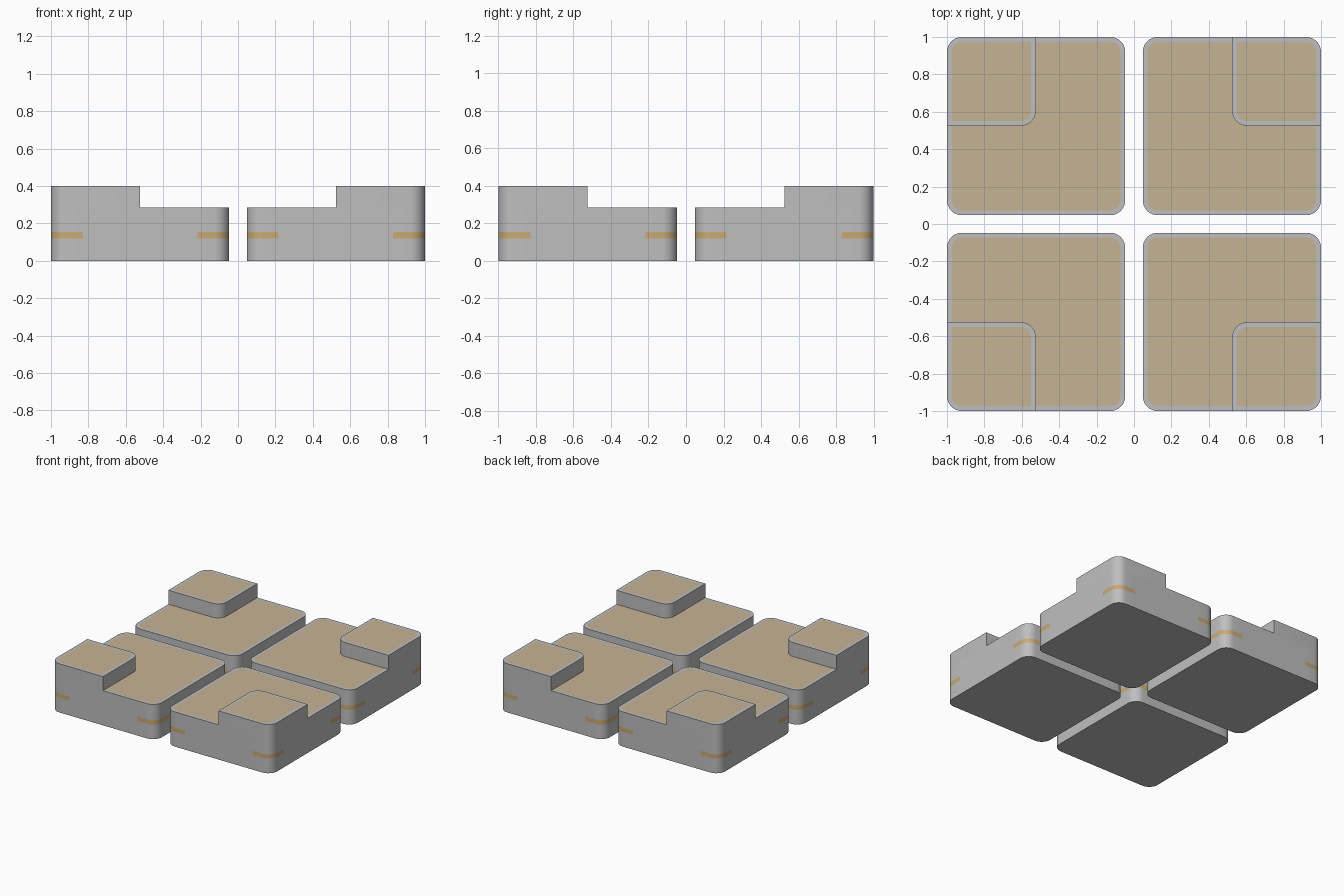
import bpy, bmesh
from math import sin, cos, pi
from mathutils import Matrix, Vector

if "Cube" in bpy.data.objects:
    bpy.data.objects.remove(bpy.data.objects["Cube"])

SIZE, CENTRE = 0.953, 0.5235
HALF = SIZE / 2
TOWER = 0.475
RADIUS, RIM, STRIPE = 0.08, 0.026, 0.17
STEP, TOP = 0.285, 0.4


def material(name, rgb):
    mat = bpy.data.materials.new(name)
    mat.use_nodes = True
    mat.diffuse_color = (*rgb, 1)
    mat.node_tree.nodes["Principled BSDF"].inputs["Base Color"].default_value = (*rgb, 1)
    return mat


MATERIALS = [material("grey body", (0.52, 0.52, 0.52)),
             material("tan top", (0.56, 0.45, 0.3)),
             material("orange stripe", (0.58, 0.4, 0.18))]


def outline(half, radii, stop=None):
    """Counter-clockwise square, each corner rounded or sharp, with optional stripe stops."""
    points = []
    for k, r in enumerate(radii):
        turn = Matrix.Rotation(k * pi / 2, 3, "Z")
        corner = [(half, half - stop)] if stop else []
        if r:
            corner += [(half - r + r * cos(i * pi / 16), half - r + r * sin(i * pi / 16))
                       for i in range(9)]
        else:
            corner.append((half, half))
        if stop:
            corner.append((half - stop, half))
        points += [(turn @ Vector((x, y, 0))).xy for x, y in corner]
    return points


def prism(name, points, levels, offset, quarter, floor):
    """Stack the outline through the levels and inset a coloured top."""
    bm = bmesh.new()
    rings = [[bm.verts.new((x, y, z)) for x, y in points] for z in levels]
    n = len(points)
    for lower, upper in zip(rings, rings[1:]):
        for i in range(n):
            j = (i + 1) % n
            bm.faces.new((lower[i], lower[j], upper[j], upper[i]))
    # Painted stripes wrap round the corners of the middle wall band
    if len(levels) > 2:
        for f in bm.faces:
            c = f.calc_center_median()
            if levels[1] < c.z < levels[2] and min(abs(c.x), abs(c.y)) > HALF - STRIPE:
                f.material_index = 2
    if floor:
        bm.faces.new(rings[0][::-1])
    top = bm.faces.new(rings[-1])
    bm.normal_update()
    bmesh.ops.inset_region(bm, faces=[top], thickness=RIM, use_even_offset=True)
    top.material_index = 1
    bmesh.ops.translate(bm, verts=bm.verts, vec=(offset, offset, 0))
    bmesh.ops.rotate(bm, verts=bm.verts, matrix=Matrix.Rotation(quarter * pi / 2, 3, "Z"))
    bm.normal_update()

    mesh = bpy.data.meshes.new(name)
    bm.to_mesh(mesh)
    bm.free()
    for mat in MATERIALS:
        mesh.materials.append(mat)
    obj = bpy.data.objects.new(name, mesh)
    bpy.context.collection.objects.link(obj)
    bpy.ops.object.select_all(action="DESELECT")
    obj.select_set(True)
    bpy.context.view_layer.objects.active = obj
    bpy.ops.object.shade_smooth_by_angle(angle=pi / 6)


# Four stepped blocks, each with its raised part at the outer corner
for k, place in enumerate(("back_left", "back_right", "front_right", "front_left")):
    prism(place + "_base", outline(HALF, [RADIUS] * 4, STRIPE),
          (0, 0.12, 0.155, STEP), CENTRE, k, True)
    prism(place + "_raised_corner", outline(TOWER / 2, [RADIUS, 0, RADIUS, 0]),
          (STEP, TOP), 1 - TOWER / 2, k, False)
